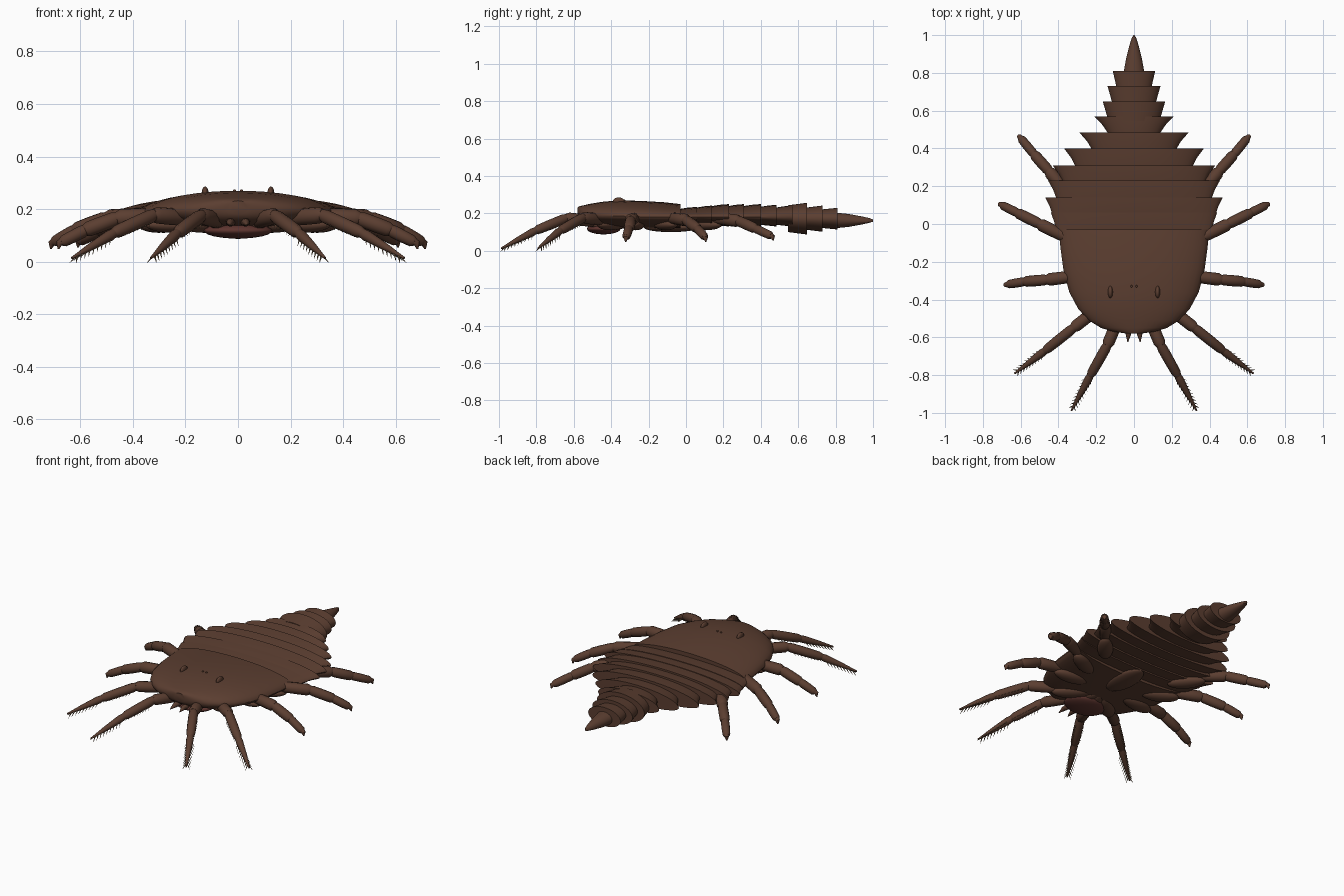
import bpy, math
from mathutils import Vector

cube = bpy.data.objects.get("Cube")
if cube:
    bpy.data.objects.remove(cube)


def material(name, rgb):
    m = bpy.data.materials.new(name)
    m.use_nodes = True
    m.diffuse_color = (*rgb, 1)
    m.node_tree.nodes["Principled BSDF"].inputs["Base Color"].default_value = (*rgb, 1)
    return m


SHELL = material("shell brown", (0.105, 0.048, 0.03))
LIP = material("reddish brown", (0.11, 0.035, 0.028))
SPINE = material("spine tan", (0.2, 0.13, 0.075))


def make(name, verts, faces, mat, angle=35):
    me = bpy.data.meshes.new(name)
    me.from_pydata(verts, [], faces)
    me.materials.append(mat)
    ob = bpy.data.objects.new(name, me)
    bpy.context.collection.objects.link(ob)
    bpy.ops.object.select_all(action="DESELECT")
    ob.select_set(True)
    bpy.context.view_layer.objects.active = ob
    bpy.ops.object.mode_set(mode="EDIT")
    bpy.ops.mesh.select_all(action="SELECT")
    bpy.ops.mesh.normals_make_consistent(inside=False)
    bpy.ops.object.mode_set(mode="OBJECT")
    bpy.ops.object.shade_smooth_by_angle(angle=math.radians(angle))
    return ob


def bridge(rings):
    """Join equal rings of points into a capped tube."""
    n = len(rings[0])
    verts = [p for r in rings for p in r]
    faces = [(i * n + j, i * n + (j + 1) % n, (i + 1) * n + (j + 1) % n, (i + 1) * n + j)
             for i in range(len(rings) - 1) for j in range(n)]
    faces += [tuple(range(n)), tuple(range(len(verts) - n, len(verts)))]
    return verts, faces


def body_ring(y, w, top, rim, bottom, n=40):
    """Lens section: domed above the rim, shallower below it."""
    pts = []
    for k in range(n):
        a = 2 * math.pi * k / n
        s = math.sin(a)
        pts.append((w * math.cos(a), y, rim + s * ((top - rim) if s > 0 else (rim - bottom))))
    return pts


def tube_rings(points, radii, n=12):
    rings = []
    for i, (p, r) in enumerate(zip(points, radii)):
        d = points[min(i + 1, len(points) - 1)] - points[max(i - 1, 0)]
        q = d.to_track_quat("Z", "Y")
        rings.append([p + q @ Vector((r * math.cos(t), r * math.sin(t), 0))
                      for t in (2 * math.pi * k / n for k in range(n))])
    return rings


def join_parts(parts):
    verts, faces = [], []
    for v, f in parts:
        o = len(verts)
        verts += v
        faces += [tuple(i + o for i in face) for face in f]
    return verts, faces


def ellipsoid(name, loc, size, mat, heading=0):
    bpy.ops.mesh.primitive_uv_sphere_add(segments=24, ring_count=12, location=loc,
                                         rotation=(0, 0, heading))
    ob = bpy.context.object
    ob.name = name
    ob.scale = size
    ob.data.materials.append(mat)
    bpy.ops.object.shade_smooth()
    return ob


# Head shield with a rounded front
shield = [(-0.58, 0.04, 0.232, 0.205, 0.18), (-0.57, 0.11, 0.238, 0.2, 0.165),
          (-0.55, 0.175, 0.243, 0.197, 0.15), (-0.51, 0.24, 0.252, 0.194, 0.138),
          (-0.45, 0.295, 0.262, 0.19, 0.13), (-0.36, 0.343, 0.27, 0.186, 0.126),
          (-0.24, 0.374, 0.267, 0.182, 0.124), (-0.12, 0.39, 0.26, 0.18, 0.122),
          (-0.03, 0.397, 0.25, 0.18, 0.122)]
make("head_shield", *bridge([body_ring(*s) for s in shield]), SHELL)

# Broad back plates, each flaring to its rear edge
y = -0.04
plates = [(0.06, 0.44, 0.235), (0.14, 0.47, 0.242), (0.23, 0.455, 0.25), (0.31, 0.43, 0.25),
          (0.40, 0.37, 0.25), (0.485, 0.29, 0.246), (0.57, 0.212, 0.242)]
for i, (rear, w, top) in enumerate(plates):
    slope = 0.03 + 0.008 * i
    rings = [body_ring(y, w - slope, top - 0.012, 0.18, 0.14),
             body_ring((y + rear) / 2, w - slope * 0.6, top - 0.004, 0.18, 0.135),
             body_ring(rear, w, top, 0.18, 0.13)]
    make(f"back_plate_{i + 1}", *bridge(rings), SHELL)
    y = rear - 0.01

# Deep narrow tail rings
for i, (a, b, w, h) in enumerate([(0.545, 0.648, 0.165, 0.085), (0.64, 0.73, 0.14, 0.07),
                                  (0.72, 0.81, 0.112, 0.058)]):
    rings = [body_ring(a, w * 0.82, 0.172 + h * 0.84, 0.172, 0.172 - h * 0.84),
             body_ring(b, w, 0.172 + h, 0.172, 0.172 - h)]
    make(f"tail_ring_{i + 1}", *bridge(rings), SHELL)

# Tail spike
spike = [(0.79, 0.057, 0.04), (0.87, 0.043, 0.032), (0.94, 0.026, 0.019),
         (0.985, 0.012, 0.009), (1.0, 0.002, 0.002)]
make("tail_spike", *bridge([body_ring(a, w, 0.165 + h, 0.165 - (a - 0.79) * 0.05, 0.16 - h)
                            for a, w, h in spike]), SHELL)

# Leg paths on the left side; the first two pairs are pointed and spiny
paths = [
    [(0.07, -0.47, 0.155), (0.14, -0.64, 0.175), (0.23, -0.80, 0.11), (0.33, -0.985, 0.015)],
    [(0.18, -0.44, 0.165), (0.32, -0.55, 0.178), (0.47, -0.67, 0.11), (0.63, -0.79, 0.015)],
    [(0.30, -0.275, 0.175), (0.46, -0.295, 0.165), (0.58, -0.305, 0.12), (0.67, -0.32, 0.075)],
    [(0.34, -0.08, 0.175), (0.50, 0.0, 0.165), (0.62, 0.06, 0.12), (0.70, 0.10, 0.075)],
    [(0.34, 0.15, 0.175), (0.45, 0.28, 0.16), (0.53, 0.37, 0.12), (0.60, 0.455, 0.08)]]


def build_leg(number, path, side):
    spiny = number < 3
    label = "left" if side > 0 else "right"
    pts = [Vector((x * side, py, z)) for x, py, z in path]
    widths = [0.034, 0.03, 0.024, 0.006] if spiny else [0.034, 0.032, 0.027, 0.021]
    parts, spines = [], []
    for i in range(3):
        a, b = pts[i], pts[i + 1]
        d = (b - a).normalized()
        tip = 0.5 if i == 2 else 1.0
        # Each joint swells in the middle and has a raised rim
        line = [a - d * 0.008, a.lerp(b, 0.12), a.lerp(b, 0.55), a.lerp(b, 0.92), b + d * 0.006 * tip]
        r0, r1 = widths[i], widths[i + 1]
        radii = [r0 * 0.7, r0 * 0.9, (r0 + r1) / 2, r1 * 1.05, r1 * 0.75]
        parts.append(bridge(tube_rings(line, radii)))
        if spiny and i > 0:
            across = d.cross(Vector((0, 0, 1))).normalized()
            for k in range(9):
                t = 0.08 + k * 0.1
                base = a.lerp(b, t)
                for s in (-1, 1):
                    reach = (across * s * 0.7 + d * 0.8 + Vector((0, 0, -0.7))).normalized()
                    spines.append(bridge(tube_rings([base, base + reach * (0.06 - 0.02 * t)],
                                                    [0.005, 0.0006], 5)))
    if not spiny:
        d = (pts[3] - pts[2]).normalized()
        claw = [pts[3] - d * 0.005, pts[3] + d * 0.012, pts[3] + d * 0.015 + Vector((0, 0, -0.02))]
        parts.append(bridge(tube_rings(claw, [0.017, 0.013, 0.003])))
    make(f"{label}_leg_{number}", *join_parts(parts), SHELL)
    if spines:
        make(f"{label}_leg_spines_{number}", *join_parts(spines), SPINE)
    # Oval hip plate under the body
    out = pts[1] - pts[0]
    hip = pts[0] - out * 0.35
    ellipsoid(f"{label}_hip_{number}", (hip.x, hip.y, 0.14), (0.11, 0.045, 0.03), SHELL,
              math.atan2(out.y, out.x))


for side in (1, -1):
    label = "left" if side > 0 else "right"
    for number, path in enumerate(paths, 1):
        build_leg(number, path, side)
    # Eyes, small eye spots, and face parts
    ellipsoid(f"{label}_eye", (side * 0.125, -0.36, 0.262), (0.013, 0.032, 0.024), SHELL)
    ellipsoid(f"{label}_eye_spot", (side * 0.013, -0.33, 0.27), (0.006, 0.006, 0.005), SHELL)
    ellipsoid(f"{label}_face_knob", (side * 0.03, -0.56, 0.15), (0.016, 0.03, 0.016), SHELL)
    fang = [Vector((side * 0.026, -0.54, 0.15)), Vector((side * 0.03, -0.585, 0.15)),
            Vector((side * 0.033, -0.625, 0.14))]
    make(f"{label}_fang", *bridge(tube_rings(fang, [0.016, 0.014, 0.002])), SHELL)

# Underside parts
ellipsoid("lower_lip", (0, -0.44, 0.118), (0.13, 0.09, 0.03), LIP)
ellipsoid("throat_plate", (0, -0.08, 0.125), (0.07, 0.145, 0.025), SHELL)
